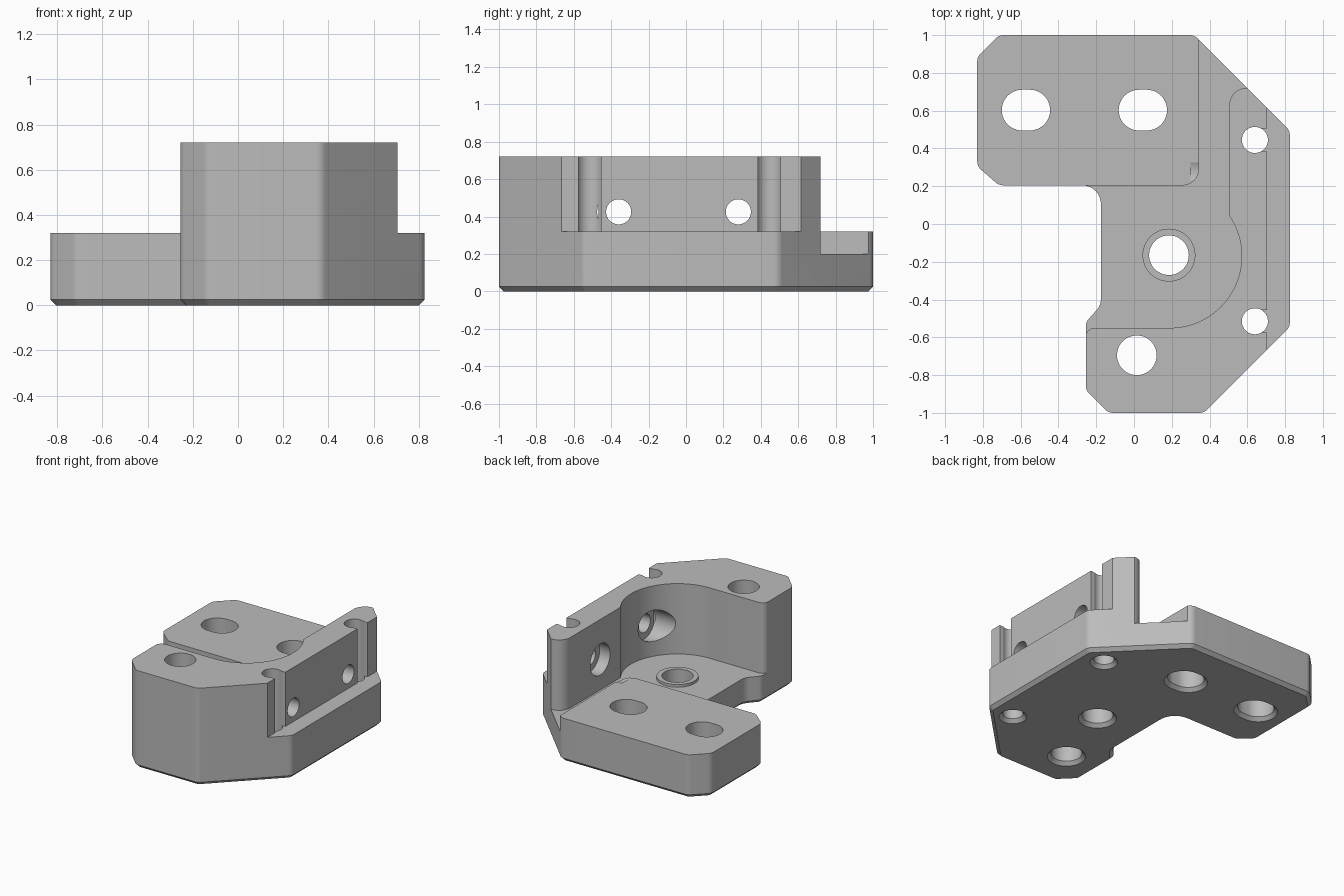
import bpy, bmesh, math
from mathutils import Vector

if "Cube" in bpy.data.objects:
    bpy.data.objects.remove(bpy.data.objects["Cube"])

mat = bpy.data.materials.new("machined grey")
mat.use_nodes = True
grey = (0.5, 0.5, 0.5, 1)
mat.diffuse_color = grey
mat.node_tree.nodes["Principled BSDF"].inputs["Base Color"].default_value = grey


def rounded(corners, steps=8):
    """Outline from (x, y, radius) corners, each replaced by a tangent arc."""
    out = []
    n = len(corners)
    for i, (x, y, r) in enumerate(corners):
        p = Vector((x, y))
        a = (Vector(corners[i - 1][:2]) - p).normalized()
        b = (Vector(corners[(i + 1) % n][:2]) - p).normalized()
        if r == 0:
            pts = [p]
        else:
            half = a.angle(b) / 2
            c = p + (a + b).normalized() * r / math.sin(half)
            s = p + a * r / math.tan(half) - c
            e = p + b * r / math.tan(half) - c
            a0 = math.atan2(s.y, s.x)
            sweep = math.atan2(s.x * e.y - s.y * e.x, s.dot(e))
            pts = [c + r * Vector((math.cos(a0 + sweep * k / steps),
                                   math.sin(a0 + sweep * k / steps)))
                   for k in range(steps + 1)]
        for q in pts:
            if not out or (q - out[-1]).length > 1e-4:
                out.append(q)
    if (out[0] - out[-1]).length < 1e-4:
        out.pop()
    return out


def offset(outline, d):
    """Move a counter-clockwise outline outward by d."""
    out = []
    for i, p in enumerate(outline):
        a = (p - outline[i - 1]).normalized()
        b = (outline[(i + 1) % len(outline)] - p).normalized()
        na, nb = Vector((a.y, -a.x)), Vector((b.y, -b.x))
        m = (na + nb).normalized()
        out.append(p + m * d / m.dot(na))
    return out


def prism(name, outline, levels):
    """Stack the outline at (height, outward offset) levels."""
    bm = bmesh.new()
    rings = [[bm.verts.new((p.x, p.y, z)) for p in offset(outline, d)] for z, d in levels]
    n = len(outline)
    for lo, hi in zip(rings, rings[1:]):
        for i in range(n):
            j = (i + 1) % n
            bm.faces.new((lo[i], lo[j], hi[j], hi[i]))
    bm.faces.new(rings[0][::-1])
    bm.faces.new(rings[-1])
    bmesh.ops.recalc_face_normals(bm, faces=bm.faces)
    me = bpy.data.meshes.new(name)
    bm.to_mesh(me)
    bm.free()
    me.materials.append(mat)
    ob = bpy.data.objects.new(name, me)
    bpy.context.collection.objects.link(ob)
    return ob


def stadium(x, y, hx, hy):
    r = min(hx, hy)
    return rounded([(x - hx, y - hy, r), (x + hx, y - hy, r),
                    (x + hx, y + hy, r), (x - hx, y + hy, r)], 12)


def box(x0, x1, y0, y1):
    return rounded([(x0, y0, 0), (x1, y0, 0), (x1, y1, 0), (x0, y1, 0)])


def combine(tool, operation="DIFFERENCE"):
    mod = bracket.modifiers.new("cut", "BOOLEAN")
    mod.operation = operation
    mod.solver = "EXACT"
    mod.object = tool
    bpy.context.view_layer.objects.active = bracket
    bpy.ops.object.modifier_apply(modifier=mod.name)
    bpy.data.objects.remove(tool)


# Full-height body with a chamfered foot
body = rounded([
    (-0.83, 0.205 + 0.1, 0.06), (-0.715, 0.205, 0.06), (-0.175, 0.205, 0.1),
    (-0.175, -0.43, 0.09), (-0.255, -0.52, 0.06), (-0.255, -0.88, 0.06),
    (-0.135, -1, 0.06), (0.37, -1, 0.06), (0.825, -0.545, 0.06),
    (0.825, 0.495, 0.06), (0.32, 1, 0.06), (-0.715, 1, 0.06), (-0.83, 0.885, 0.06)])
bracket = prism("bracket_body", body, [(0, -0.025), (0.025, 0), (0.72, 0)])

# Pocket with a round end, running out past the wall end
arc = [(0.19 + 0.38 * math.cos(math.radians(a)), -0.17 + 0.38 * math.sin(math.radians(a)), 0)
       for a in range(-90, 34, 3)]
pocket = rounded([(-1.2, -0.7, 0), (-0.257, -0.7, 0), (-0.257, -0.55, 0.05)] + arc + [
    (0.505, 0.042, 0), (0.505, 0.72, 0.09), (1.2, 0.72, 0), (1.2, 1.2, 0),
    (0.345, 1.2, 0), (0.345, 0.204, 0.09), (-1.2, 0.204, 0)])
combine(prism("pocket_cutter", pocket, [(0.2, 0), (1, 0)]))

# Low rear plate and outer ledge
combine(prism("plate_cutter", box(-1.2, 0.4, 0.1, 1.2), [(0.32, 0), (1, 0)]))
combine(prism("ledge_cutter", box(0.705, 1.2, -1.2, 1.2), [(0.32, 0), (1, 0)]))

# Raised ring around the pocket hole
combine(prism("boss", stadium(0.185, -0.165, 0.14, 0.14), [(0.15, 0), (0.22, 0)]), "UNION")

# Vertical holes and slots, chamfered underneath
for x, y, hx, hy in [(-0.572, 0.603, 0.128, 0.108), (0.047, 0.603, 0.128, 0.108),
                     (0.015, -0.695, 0.105, 0.105), (0.185, -0.165, 0.105, 0.105),
                     (0.64, 0.445, 0.069, 0.069), (0.64, -0.515, 0.069, 0.069)]:
    combine(prism("hole_cutter", stadium(x, y, hx, hy),
                  [(-0.005, 0.03), (0.025, 0), (1, 0)]))

# Open sides of the two wall holes
for y in (0.445, -0.515):
    combine(prism("notch_cutter", box(0.66, 0.8, y - 0.06, y + 0.06), [(0.32, 0), (1, 0)]))

# Cross holes through the wall, counterbored from the pocket
for y in (-0.36, 0.28):
    for radius, x0, x1 in [(0.067, 0.3, 0.9), (0.115, 0.3, 0.59)]:
        bpy.ops.mesh.primitive_cylinder_add(
            vertices=48, radius=radius, depth=x1 - x0,
            location=((x0 + x1) / 2, y, 0.425), rotation=(0, math.pi / 2, 0))
        tool = bpy.context.object
        tool.data.materials.append(mat)
        combine(tool)

# Smooth the rounded faces only
bpy.ops.object.select_all(action="DESELECT")
bracket.select_set(True)
bpy.context.view_layer.objects.active = bracket
bpy.ops.object.shade_smooth_by_angle(angle=math.radians(25))
